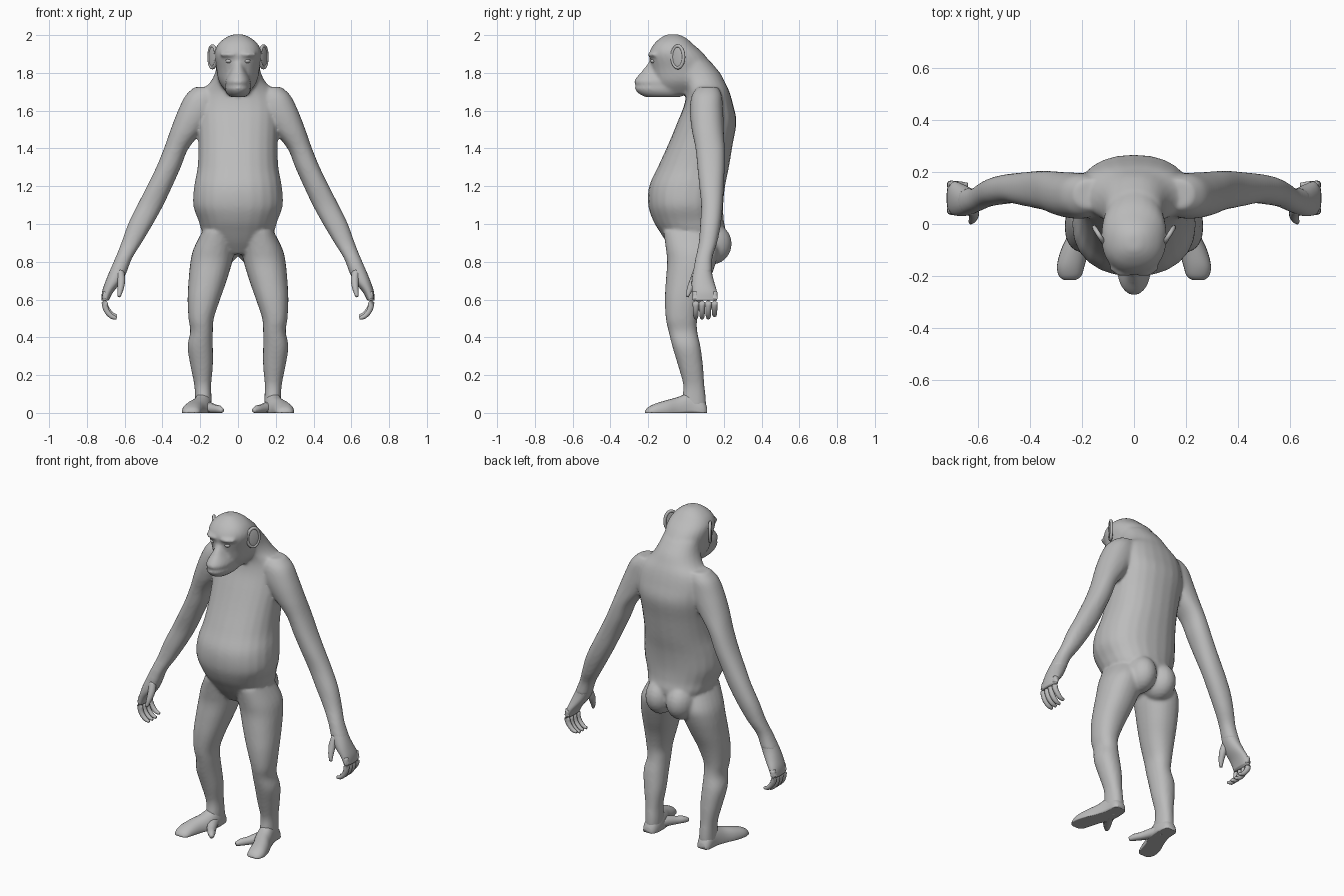
import bpy, bmesh, math
from mathutils import Vector, Matrix

if "Cube" in bpy.data.objects:
    bpy.data.objects.remove(bpy.data.objects["Cube"])

grey = bpy.data.materials.new("plain_grey")
grey.use_nodes = True
COLOUR = (0.5, 0.5, 0.5, 1)
grey.diffuse_color = COLOUR
grey.node_tree.nodes["Principled BSDF"].inputs["Base Color"].default_value = COLOUR


def catmull(rows, steps=4):
    """Smoothly add rows between the given ones."""
    out = []
    for i in range(len(rows) - 1):
        a, b, c, d = (rows[min(max(i + k, 0), len(rows) - 1)] for k in (-1, 0, 1, 2))
        for j in range(steps):
            t = j / steps
            out.append([0.5 * (2 * q + (r - p) * t + (2 * p - 5 * q + 4 * r - s) * t * t
                               + (3 * q - p - 3 * r + s) * t ** 3)
                        for p, q, r, s in zip(a, b, c, d)])
    return out + [list(rows[-1])]


def loft(bm, rings, closed=False):
    """Skin a chain of equal rings, capped unless closed."""
    loops = [[bm.verts.new(p) for p in ring] for ring in rings]
    n = len(loops[0])
    for a, b in zip(loops, loops[1:] + loops[:1] if closed else loops[1:]):
        for i in range(n):
            bm.faces.new((a[i], a[(i + 1) % n], b[(i + 1) % n], b[i]))
    if not closed:
        bm.faces.new(loops[0])
        bm.faces.new(loops[-1])


def oval(n=24, power=0.9):
    for i in range(n):
        a = math.tau * i / n
        c, s = math.cos(a), math.sin(a)
        yield (math.copysign(abs(c) ** power, c), math.copysign(abs(s) ** power, s))


def slices(bm, rows, side=1, along_y=False):
    """Rows are position, low and high of one axis, low and high of the other."""
    rings = []
    for p, a, b, c, d in catmull(rows):
        ring = []
        for u, v in oval():
            x, w = (a + b) / 2 + u * (b - a) / 2, (c + d) / 2 + v * (d - c) / 2
            ring.append((side * x, p, max(w, 0)) if along_y else (side * x, w, p))
        rings.append(ring)
    loft(bm, rings)


def centred(bm, rows):
    slices(bm, [(z, -w, w, a, b) for z, w, a, b in rows])


def tube(bm, path, side=1, floor=False):
    """Path rows are x, y, z and radius."""
    rows = catmull(path, 3)
    rings = []
    for i, (x, y, z, r) in enumerate(rows):
        way = Vector(rows[min(i + 1, len(rows) - 1)][:3]) - Vector(rows[max(i - 1, 0)][:3])
        turn = way.to_track_quat('Z', 'Y')
        ring = [Vector((x, y, z)) + turn @ Vector((u * r, v * r, 0)) for u, v in oval(10, 1)]
        rings.append([(side * p.x, p.y, max(p.z, 0) if floor else p.z) for p in ring])
    loft(bm, rings)


def ball(bm, centre, size, turn=0.0):
    m = Matrix.Translation(centre) @ Matrix.Rotation(turn, 4, 'Z') @ Matrix.Diagonal((*size, 1))
    bmesh.ops.create_uvsphere(bm, u_segments=20, v_segments=12, radius=1, matrix=m)


def finish(bm, name, fuse=0.0):
    bmesh.ops.recalc_face_normals(bm, faces=bm.faces)
    for f in bm.faces:
        f.smooth = True
    me = bpy.data.meshes.new(name)
    bm.to_mesh(me)
    bm.free()
    me.materials.append(grey)
    ob = bpy.data.objects.new(name, me)
    bpy.context.collection.objects.link(ob)
    if fuse:
        mod = ob.modifiers.new("fuse", 'REMESH')
        mod.mode, mod.voxel_size, mod.use_smooth_shade = 'VOXEL', fuse, True
        mod = ob.modifiers.new("soften", 'SMOOTH')
        mod.factor, mod.iterations = 0.5, 7
    return ob


# Body: trunk, head and limbs fused into one skin
body = bmesh.new()
# trunk and neck
centred(body, [(.84, .07, -.05, .12), (.90, .15, -.10, .19), (.96, .19, -.14, .21),
               (1.02, .21, -.175, .20), (1.1, .237, -.2, .197), (1.2, .232, -.195, .207),
               (1.3, .214, -.15, .227), (1.42, .21, -.095, .247), (1.54, .215, -.045, .267),
               (1.63, .215, -.01, .25), (1.7, .195, 0, .23), (1.75, .148, -.02, .207),
               (1.8, .122, -.05, .18), (1.86, .11, -.08, .13)])
# skull
centred(body, [(1.685, .05, -.15, .08), (1.75, .1, -.17, .15), (1.82, .115, -.182, .15),
               (1.9, .126, -.195, .095), (1.95, .107, -.172, .04), (1.985, .068, -.135, 0),
               (2.004, .025, -.1, -.04)])
# muzzle, pinched at the mouth
centred(body, [(1.672, .04, -.215, -.03), (1.69, .06, -.25, 0), (1.718, .07, -.272, 0),
               (1.733, .066, -.262, 0), (1.75, .07, -.276, 0), (1.775, .062, -.263, 0),
               (1.81, .046, -.233, 0), (1.86, .028, -.195, -.05)])
for side in (-1, 1):
    # brow ridge
    ball(body, (side * .05, -.172, 1.897), (.05, .03, .014), -side * -.3)
    # buttock
    ball(body, (side * .07, .135, .895), (.085, .108, .11))
    # arm
    slices(body, [(1.725, .1, .23, .06, .17), (1.68, .1, .278, .03, .19), (1.6, .11, .318, .02, .197),
                  (1.5, .18, .357, .03, .2), (1.4, .262, .392, .05, .205), (1.3, .303, .433, .06, .205),
                  (1.2, .348, .482, .07, .2), (1.1, .395, .533, .08, .195), (1, .45, .582, .075, .185),
                  (.9, .51, .618, .067, .165), (.82, .56, .65, .05, .14), (.74, .59, .685, .035, .14)],
           side)
    # leg
    slices(body, [(.96, .02, .19, -.12, .14), (.87, .02, .235, -.107, .17), (.8, .03, .252, -.1, .16),
                  (.7, .06, .262, -.107, .125), (.6, .095, .267, -.112, .085), (.5, .128, .262, -.107, .06),
                  (.43, .133, .253, -.092, .06), (.35, .133, .267, -.072, .077), (.25, .133, .252, -.042, .09),
                  (.15, .142, .232, -.015, .097), (.08, .14, .228, -.02, .105), (.03, .14, .228, -.02, .107)],
           side)
finish(body, "body", fuse=0.009)

for side, label in ((1, "left"), (-1, "right")):
    # Hand: palm, four curled fingers and thumb
    hand = bmesh.new()
    slices(hand, [(.79, .575, .661, .047, .135), (.74, .592, .684, .036, .138), (.69, .62, .704, .03, .15),
                  (.64, .66, .72, .033, .164), (.595, .685, .723, .036, .165)], side)
    for i in range(4):
        y = .052 + i * .033
        drop = .012 * (i == 3)
        tube(hand, [(.698, y, .64, .016), (.706, y, .585, .017), (.695, y, .54 + drop, .015),
                    (.668, y, .51 + drop, .013), (.642, y, .502 + drop, .008)], side)
    tube(hand, [(.625, .06, .75, .022), (.618, .04, .70, .021), (.622, .02, .655, .016),
                (.63, .006, .615, .008)], side)
    finish(hand, label + "_hand")

    # Foot: sole and splayed inner toe
    foot = bmesh.new()
    slices(foot, [(.112, .16, .212, -.03, .03), (.09, .143, .227, -.06, .07), (.03, .137, .232, -.08, .11),
                  (-.04, .145, .255, -.07, .085), (-.1, .172, .282, -.06, .068), (-.16, .19, .297, -.04, .05),
                  (-.2, .203, .29, -.03, .03), (-.216, .225, .27, -.01, .012)], side, along_y=True)
    tube(foot, [(.18, .03, .03, .035), (.155, -.03, .026, .032), (.125, -.08, .02, .025),
                (.1, -.115, .018, .021), (.082, -.14, .012, .011)], side, floor=True)
    finish(foot, label + "_foot")

    # Ear: thin shell with a raised rim
    ear = bmesh.new()
    turn = side * -.55
    centre = Vector((side * .135, -.043, 1.885))
    ball(ear, centre, (.008, .04, .062), turn)
    spin = Matrix.Rotation(turn, 3, 'Z')
    rim = []
    for u, v in oval(24, 1):
        out = Vector((0, u, v))
        rim.append([centre + spin @ (Vector((0, u * .036, v * .058)) + .009 * (out * c + Vector((s, 0, 0))))
                    for c, s in oval(8, 1)])
    loft(ear, rim, closed=True)
    finish(ear, label + "_ear")

    # Eye
    eye = bmesh.new()
    ball(eye, (side * .048, -.172, 1.863), (.018, .016, .012))
    finish(eye, label + "_eye")
